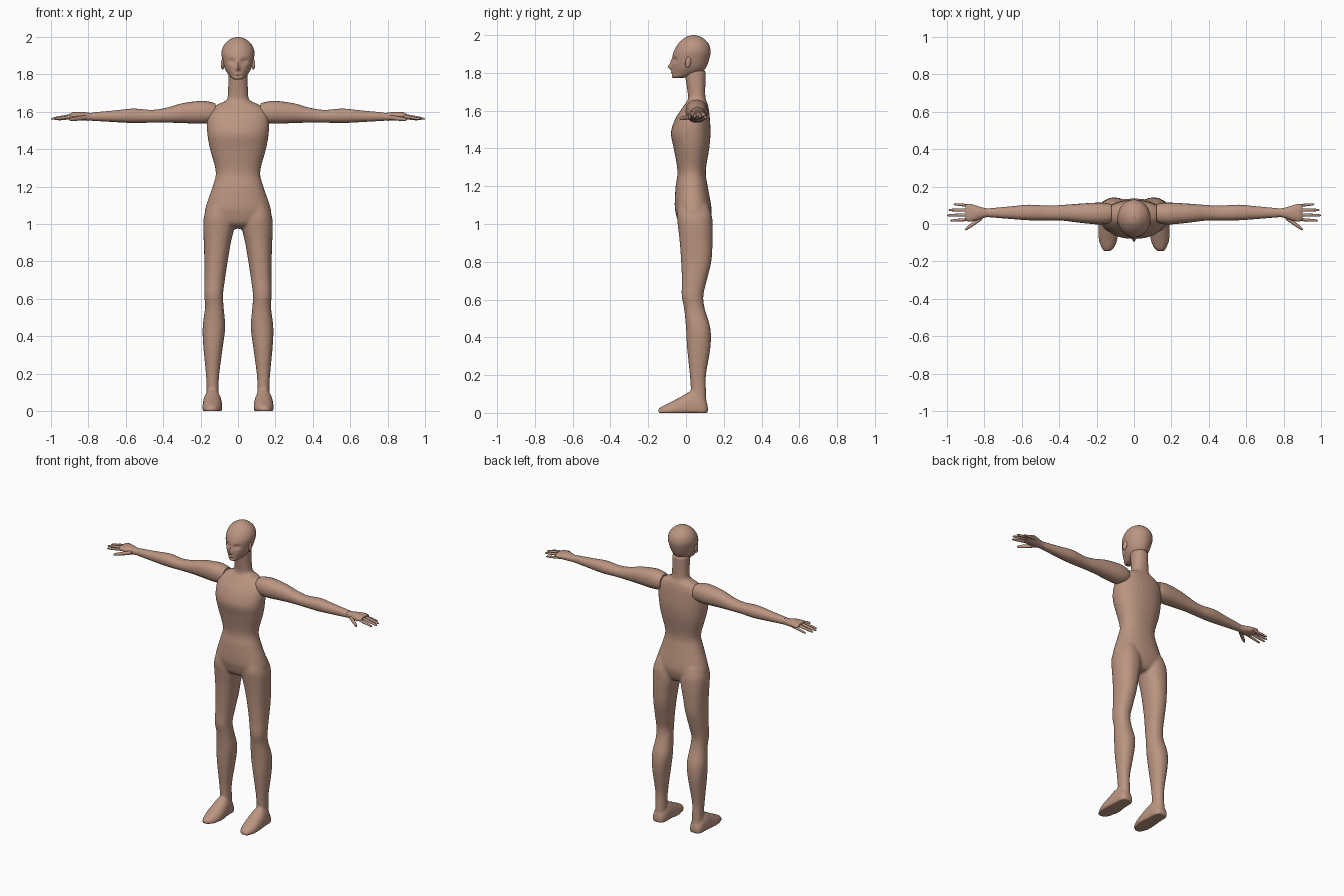
import bpy, bmesh, math
from mathutils import Vector

cube = bpy.data.objects.get("Cube")
if cube:
    bpy.data.objects.remove(cube, do_unlink=True)

skin = bpy.data.materials.new("warm skin")
skin.use_nodes = True
colour = (0.5, 0.3, 0.22, 1)
skin.diffuse_color = colour
skin.node_tree.nodes["Principled BSDF"].inputs["Base Color"].default_value = colour


def smooth_rows(rows, steps):
    """Catmull-Rom interpolation between the measured sections."""
    result = []
    for i in range(len(rows) - 1):
        before, start = rows[max(i - 1, 0)], rows[i]
        end, after = rows[i + 1], rows[min(i + 2, len(rows) - 1)]
        for k in range(steps):
            t = k / steps
            result.append([
                b + t * (c - a + t * (2 * a - 5 * b + 4 * c - d + t * (3 * (b - c) + d - a))) / 2
                for a, b, c, d in zip(before, start, end, after)])
    return result + [list(rows[-1])]


def loft(bm, rows, axes="zxy", side=1, sides=24, steps=4, power=0.9):
    """Skin rounded sections (position, low, high, low, high), in hundredths of a unit."""
    order = ["xyz".index(a) for a in axes]
    rings = []
    for pos, u0, u1, v0, v1 in smooth_rows(rows, steps):
        ring = []
        for k in range(sides):
            angle = math.tau * k / sides
            c, s = math.cos(angle), math.sin(angle)
            c = math.copysign(abs(c) ** power, c)
            s = math.copysign(abs(s) ** power, s)
            co = Vector()
            co[order[0]] = pos / 100
            co[order[1]] = (u0 + u1 + (u1 - u0) * c) / 200
            co[order[2]] = (v0 + v1 + (v1 - v0) * s) / 200
            co.x *= side
            co.z = max(co.z, 0)
            ring.append(bm.verts.new(co))
        rings.append(ring)
    for low, high in zip(rings, rings[1:]):
        for k in range(sides):
            n = (k + 1) % sides
            bm.faces.new((low[k], low[n], high[n], high[k]))
    bm.faces.new(rings[0])
    bm.faces.new(rings[-1])


def centred(rows):
    """Expand (height, half width, front, back) to full sections."""
    return [(z, -w, w, front, back) for z, w, front, back in rows]


def finish(bm, name):
    bmesh.ops.recalc_face_normals(bm, faces=bm.faces)
    mesh = bpy.data.meshes.new(name)
    bm.to_mesh(mesh)
    bm.free()
    obj = bpy.data.objects.new(name, mesh)
    bpy.context.collection.objects.link(obj)
    mesh.materials.append(skin)
    bpy.ops.object.select_all(action="DESELECT")
    obj.select_set(True)
    bpy.context.view_layer.objects.active = obj
    bpy.ops.object.shade_smooth_by_angle(angle=math.radians(50))
    return obj


# Torso and neck
torso = centred([
    (97.5, 4, 1, 10), (100, 13, -3.5, 12), (105, 17.6, -5.3, 13.5), (110, 17, -6, 13.3),
    (120, 13.6, -5.5, 11.5), (128, 11.9, -4.5, 10.5), (140, 15, -6.5, 12.3),
    (148, 16.4, -8, 13), (155, 16.6, -6, 12.7), (160, 15.5, -3, 12.2),
    (163.5, 12, -0.5, 11.5), (166, 6.5, 1, 10.5), (170, 5.4, 0.8, 10.2), (181, 5.2, -1, 10.5)])

# Leg from hip to ankle
leg = [
    (110, 4, 16, -4, 12), (104, 2, 18.2, -4.8, 13.8), (98, 2, 18.6, -4.2, 14.2),
    (90, 3.8, 18.3, -3.3, 14.1), (80, 5.5, 18, -2.6, 13.4), (70, 7, 18, -2.2, 11),
    (62, 8, 18, -2.3, 9.2), (55, 7.6, 17.7, -1, 10), (45, 6.8, 18.9, 0, 12.9),
    (35, 8, 18.6, 0.5, 13), (20, 10, 17.2, 2, 10.6), (12, 10.3, 16.8, 2.5, 10.6),
    (4, 10, 17.2, 2.5, 11)]

# Foot from toe to heel, with a flattened sole
foot = [
    (-14.6, 13, 16, -1, 2), (-13, 10.6, 17.4, -3, 3.3), (-8, 8.8, 19, -4, 5.8),
    (-2, 8.4, 19, -5, 9), (3, 8.8, 18.6, -5, 11.5), (8, 9.2, 18.2, -5, 9),
    (10.8, 10.5, 17, -4, 6), (11.6, 12.5, 15, -1, 3)]

bm = bmesh.new()
loft(bm, torso, sides=32)
for side in (1, -1):
    loft(bm, leg, side=side)
    loft(bm, foot, axes="yxz", side=side)
body = finish(bm, "body")
remesh = body.modifiers.new("Blend parts", "REMESH")
remesh.mode = "VOXEL"
remesh.voxel_size = 0.008
remesh.use_smooth_shade = True
relax = body.modifiers.new("Relax", "SMOOTH")
relax.iterations = 5

# Head, with dents and swellings for the facial features
head = centred([
    (177.3, 2, -6.8, -2), (178, 3.4, -7.5, 2), (180, 5.2, -7.5, 8), (183, 7, -7.5, 10.7),
    (188, 8.4, -7.3, 12.5), (192, 8.8, -6.2, 13), (196, 7.3, -3.6, 11.6),
    (199, 3.8, 0, 8), (200, 0.6, 3.4, 4.6)])
bm = bmesh.new()
loft(bm, head, sides=64, steps=6, power=1)
features = [  # across, height, spread across, spread up, push back
    (0.033, 1.87, 0.018, 0.012, 0.013), (-0.033, 1.87, 0.018, 0.012, 0.013),
    (0, 1.832, 0.009, 0.013, -0.022), (0, 1.856, 0.007, 0.015, -0.008),
    (0, 1.803, 0.018, 0.006, -0.004), (0, 1.793, 0.02, 0.004, 0.004)]
for v in bm.verts:
    if v.co.y < 0.02:
        x, z = v.co.x, v.co.z
        for fx, fz, wide, tall, push in features:
            v.co.y += push * math.exp(-((x - fx) / wide) ** 2 - ((z - fz) / tall) ** 2)
finish(bm, "head")

# Arm from shoulder to wrist, then the palm
arm = [
    (12, 1, 10.5, 155, 164.5), (15, 0, 11.2, 154, 165.3), (20, -0.2, 11.4, 153.6, 165.8),
    (30, 0.8, 10.8, 154, 164.5), (38, 1.8, 10.2, 154.2, 162.2), (46, 2, 9.8, 154.2, 161),
    (56, 2, 10.3, 154, 161.7), (66, 2.7, 9.4, 154.5, 160.7), (78, 3.7, 8.3, 155.2, 159.6)]
palm = [
    (76, 4, 8.1, 155.4, 159.4), (80, 3.4, 8.6, 155.2, 159.5), (84, 2, 9.7, 155.4, 160),
    (88, 1.2, 10.8, 156.3, 159.8), (90, 2, 10.2, 157, 159)]

# Digits: base and tip as (along, across, height), then thickness
digits = [
    ((86, 9.7, 157.3), (96.5, 10.6, 155.8), 0.75),
    ((87, 7.4, 158.2), (99.3, 7.5, 156.2), 0.85),
    ((87, 4.9, 158.3), (100, 4.6, 156.2), 0.85),
    ((87, 2.5, 157.8), (98.3, 1.8, 156), 0.8),
    ((81, 3.6, 157), (90.3, -3, 155.8), 1.2)]


def digit_rows(base, tip, radius):
    rows = []
    for t, swell in ((0, 1), (0.35, 1), (0.7, 0.9), (0.93, 0.65), (1, 0.15)):
        x, y, z = Vector(base).lerp(Vector(tip), t)
        r = radius * swell
        rows.append((x, y - r, y + r, z - r, z + r))
    return rows


for side, word in ((1, "left"), (-1, "right")):
    bm = bmesh.new()
    loft(bm, arm, axes="xyz", side=side)
    finish(bm, word + "_arm")

    bm = bmesh.new()
    loft(bm, palm, axes="xyz", side=side)
    for base, tip, radius in digits:
        loft(bm, digit_rows(base, tip, radius), axes="xyz", side=side, sides=12, steps=3)
    finish(bm, word + "_hand")

    # Ear
    bm = bmesh.new()
    bmesh.ops.create_uvsphere(bm, u_segments=20, v_segments=12, radius=1)
    bmesh.ops.scale(bm, vec=(0.009, 0.016, 0.033), verts=bm.verts)
    ear = finish(bm, word + "_ear")
    ear.location = (side * 0.081, 0.012, 1.857)
    ear.rotation_euler = (-0.2, 0, side * 0.3)
